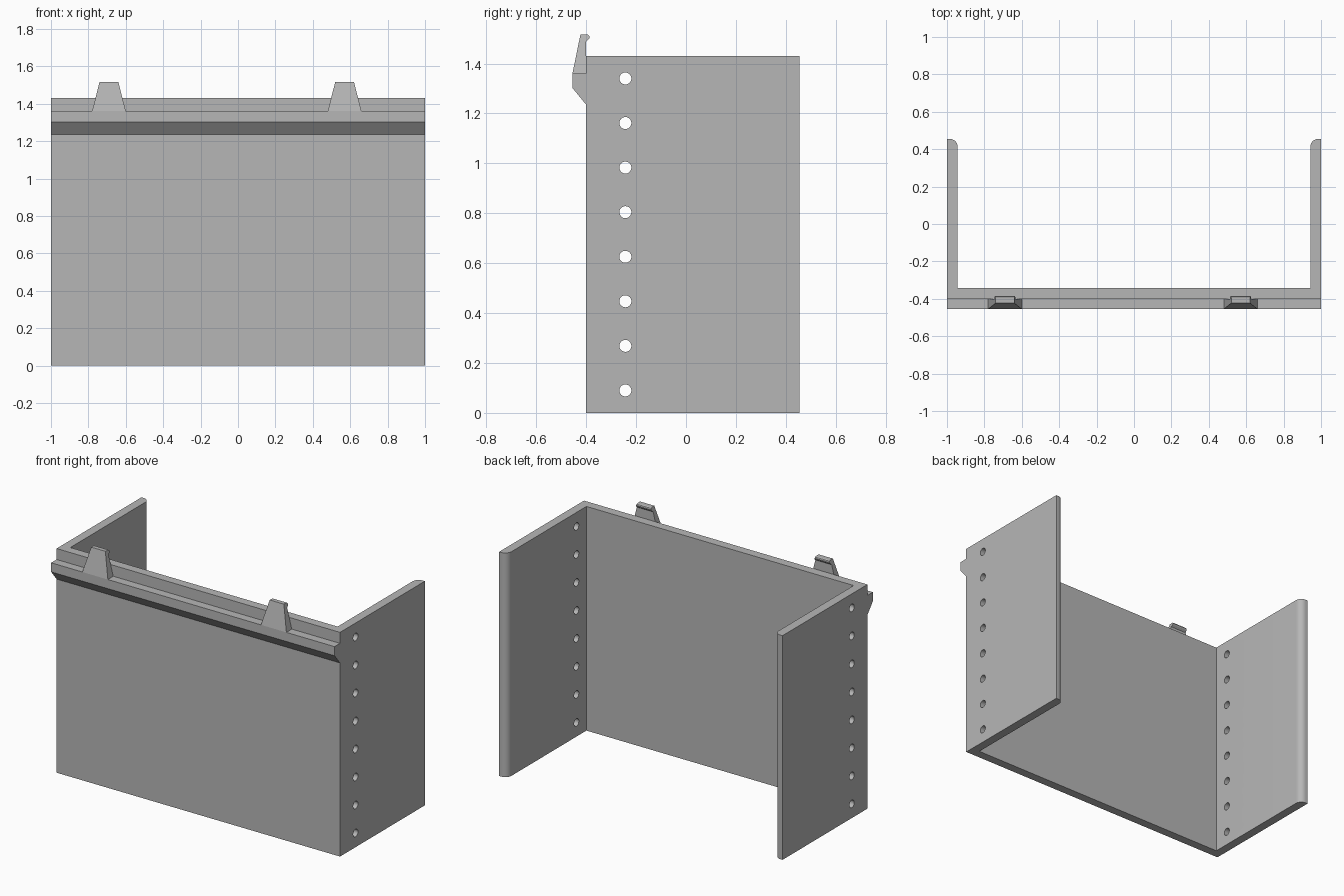
import bpy, bmesh, math
from mathutils import Matrix

if "Cube" in bpy.data.objects:
    bpy.data.objects.remove(bpy.data.objects["Cube"], do_unlink=True)

# Single grey material
grey = bpy.data.materials.new("plain grey")
grey.use_nodes = True
colour = (0.47, 0.47, 0.47, 1)
grey.diffuse_color = colour
grey.node_tree.nodes["Principled BSDF"].inputs["Base Color"].default_value = colour


def make_object(name, bm):
    bmesh.ops.recalc_face_normals(bm, faces=bm.faces)
    mesh = bpy.data.meshes.new(name)
    bm.to_mesh(mesh)
    bm.free()
    mesh.materials.append(grey)
    obj = bpy.data.objects.new(name, mesh)
    bpy.context.collection.objects.link(obj)
    return obj


def select_only(obj):
    bpy.ops.object.select_all(action='DESELECT')
    obj.select_set(True)
    bpy.context.view_layer.objects.active = obj


def prism(bm, start, offset):
    """Extrude a closed loop of points by a vector."""
    face = bm.faces.new([bm.verts.new(p) for p in start])
    result = bmesh.ops.extrude_face_region(bm, geom=[face])
    verts = [g for g in result["geom"] if isinstance(g, bmesh.types.BMVert)]
    bmesh.ops.translate(bm, verts=verts, vec=offset)
    return verts


HEIGHT, FRONT, BACK, WALL, ROUND = 1.43, -0.4, 0.455, 0.057, 0.042

# U-shaped body, inner back edges rounded
inner = 1 - WALL
half = [(inner, FRONT + WALL)]
for i in range(9):
    a = math.pi - i * math.pi / 16
    half.append((inner + ROUND + ROUND * math.cos(a), BACK - ROUND + ROUND * math.sin(a)))
half += [(1, BACK), (1, FRONT)]
outline = half + [(-x, y) for x, y in reversed(half)]
bm = bmesh.new()
prism(bm, [(x, y, 0) for x, y in outline], (0, 0, HEIGHT))
body = make_object("u_shaped_body", bm)

# Row of round holes through both side walls
bm = bmesh.new()
for i in range(8):
    place = Matrix.Translation((0, -0.243, 0.09 + i * 0.1786)) @ Matrix.Rotation(math.pi / 2, 4, 'Y')
    bmesh.ops.create_cone(bm, cap_ends=True, segments=32, radius1=0.024,
                          radius2=0.024, depth=2.4, matrix=place)
cutter = make_object("hole_cutter", bm)
cutter.hide_render = True
cut = body.modifiers.new("holes", 'BOOLEAN')
cut.object = cutter
cut.operation = 'DIFFERENCE'
cut.solver = 'EXACT'
select_only(body)
bpy.ops.object.modifier_apply(modifier=cut.name)
bpy.data.objects.remove(cutter, do_unlink=True)
bpy.ops.object.shade_smooth_by_angle(angle=math.radians(30))

# Front ledge with sloped underside
LEDGE, FACE = 1.36, -0.455
profile = [(FRONT, 1.235), (FACE, 1.302), (FACE, LEDGE), (FRONT, LEDGE)]
bm = bmesh.new()
prism(bm, [(-1, y, z) for y, z in profile], (2, 0, 0))
make_object("front_ledge", bm)

# Tapered clips with a small rounded lip at the top
TOP = 1.517
clip = [(FACE, LEDGE), (-0.423, TOP), (-0.396, TOP), (-0.389, 1.513),
        (-0.386, 1.506), (-0.388, 1.499), (-0.401, 1.488), (-0.401, LEDGE)]
for name, centre in (("right_clip", -0.69), ("left_clip", 0.57)):
    bm = bmesh.new()
    prism(bm, [(-1, y, z) for y, z in clip], (2, 0, 0))
    for v in bm.verts:
        width = 0.09 - 0.04 * (v.co.z - LEDGE) / (TOP - LEDGE)
        v.co.x = centre + v.co.x * width
    make_object(name, bm)
